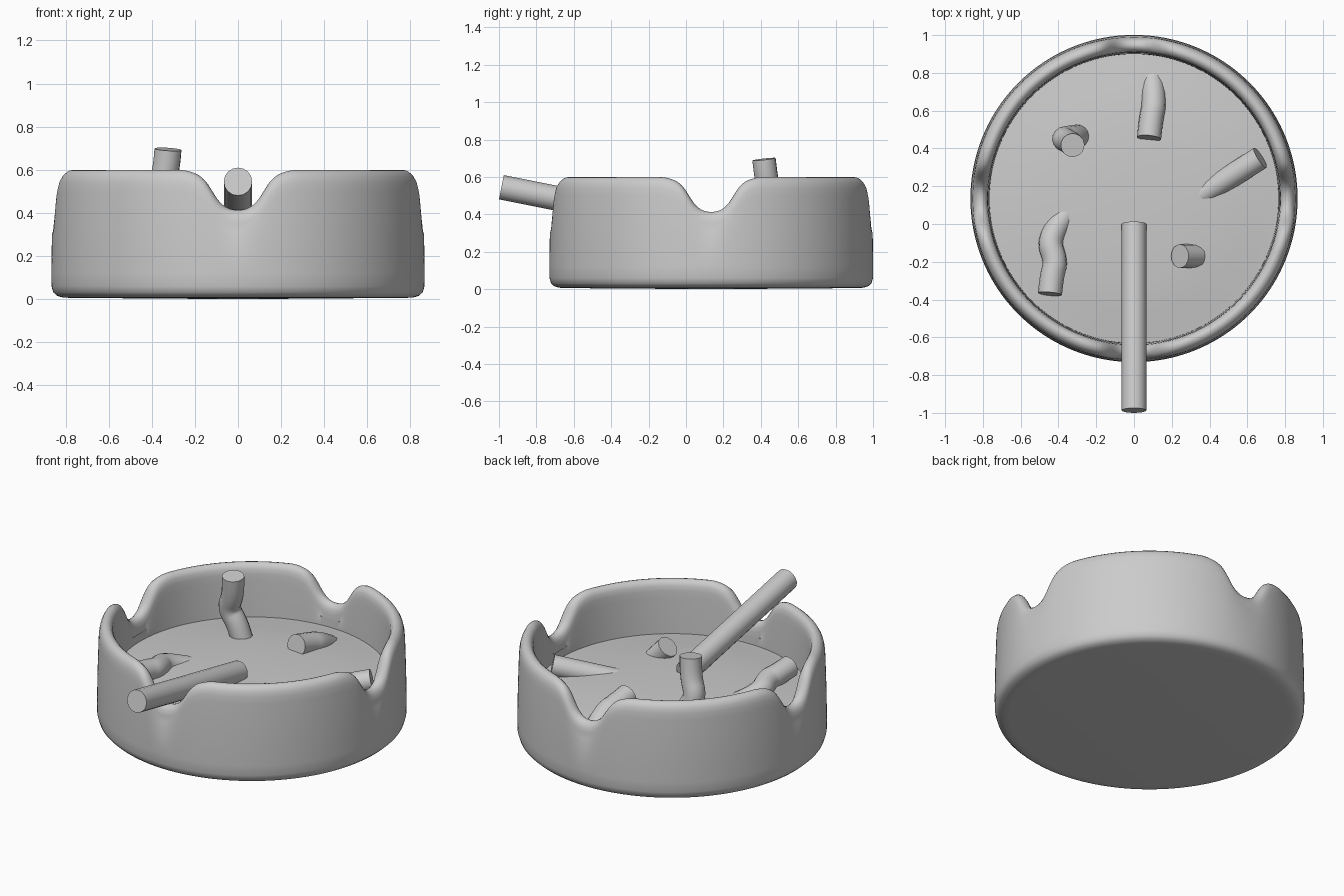
import bpy, bmesh, math

if "Cube" in bpy.data.objects:
    bpy.data.objects.remove(bpy.data.objects["Cube"])

CY = 0.135      # bowl centre in y
SEG = 360

# Notch depth against sideways distance from the notch centre
NOTCH = [(0, .187), (.02, .186), (.04, .181), (.06, .171), (.08, .155), (.10, .13), (.12, .098),
         (.14, .066), (.16, .042), (.18, .026), (.205, .014), (.235, .005), (.27, 0)]


def notch_drop(d):
    for (a, u), (b, v) in zip(NOTCH, NOTCH[1:]):
        if d <= b:
            return u + (v - u) * (d - a) / (b - a)
    return 0.0


def finish(ob, angle=40):
    bpy.ops.object.select_all(action='DESELECT')
    ob.select_set(True)
    bpy.context.view_layer.objects.active = ob
    if ob.type == 'CURVE':
        bpy.ops.object.convert(target='MESH')
    bpy.ops.object.shade_smooth_by_angle(angle=math.radians(angle))


# Bowl: lathed profile (radius, z, share of the notch depth)
PROFILE = [(.78, .006, 0), (.815, .008, 0), (.84, .016, 0), (.857, .032, 0), (.865, .06, 0),
           (.866, .12, 0), (.863, .30, 0), (.857, .50, 1), (.854, .54, 1), (.848, .567, 1),
           (.838, .585, 1), (.825, .596, 1), (.81, .6, 1), (.798, .597, 1), (.786, .587, 1),
           (.777, .57, 1), (.773, .54, 1), (.771, .50, 1), (.766, .33, 0), (.765, .28, 0),
           # ash floor, slightly domed
           (.72, .285, 0), (.6, .303, 0), (.45, .318, 0), (.3, .326, 0), (.15, .33, 0)]

bm = bmesh.new()
rings = []
for r, z, share in PROFILE:
    ring = []
    for i in range(SEG):
        t = 2 * math.pi * i / SEG
        x, y = r * math.cos(t), r * math.sin(t)
        drop = notch_drop(min(abs(x), abs(y))) * share
        ring.append(bm.verts.new((x, y + CY, z - drop)))
    rings.append(ring)
for lo, hi in zip(rings, rings[1:]):
    for i in range(SEG):
        j = (i + 1) % SEG
        bm.faces.new((lo[i], lo[j], hi[j], hi[i]))
for ring, z in ((rings[0], 0.0), (rings[-1], .331)):
    c = bm.verts.new((0, CY, z))
    for i in range(SEG):
        bm.faces.new((ring[i], ring[(i + 1) % SEG], c))
bmesh.ops.recalc_face_normals(bm, faces=bm.faces)
mesh = bpy.data.meshes.new("ashtray_bowl")
bm.to_mesh(mesh)
bm.free()
bowl = bpy.data.objects.new("ashtray_bowl", mesh)
bpy.context.collection.objects.link(bowl)
finish(bowl, 50)


def tube(name, pts, radius=.064):
    cu = bpy.data.curves.new(name, 'CURVE')
    cu.dimensions = '3D'
    cu.bevel_depth = radius
    cu.bevel_resolution = 6
    cu.use_fill_caps = True
    sp = cu.splines.new('NURBS' if len(pts) > 2 else 'POLY')
    sp.points.add(len(pts) - 1)
    for p, co in zip(sp.points, pts):
        p.co = (*co, 1)
    sp.order_u = 3
    sp.use_endpoint_u = True
    sp.resolution_u = 8
    ob = bpy.data.objects.new(name, cu)
    bpy.context.collection.objects.link(ob)
    finish(ob)


# Long cigarette resting in the front notch
tube("cigarette", [(0, -.987, .545), (0, 0, .348)], .066)

# Stubbed-out butts in the ash
tube("butt_upright", [(-.325, .417, .695), (-.332, .43, .58), (-.385, .453, .47),
                      (-.32, .46, .38), (-.29, .465, .27)], .063)
tube("butt_short", [(.243, -.17, .375), (.33, -.17, .28)], .063)
tube("butt_back", [(.08, .455, .36), (.09, .56, .335), (.11, .64, .315), (.095, .78, .23)])
tube("butt_right", [(.668, .35, .345), (.36, .155, .265)], .062)
tube("butt_left", [(-.445, -.37, .36), (-.435, -.27, .345), (-.412, -.2, .335),
                   (-.46, -.07, .31), (-.36, .05, .26)])
